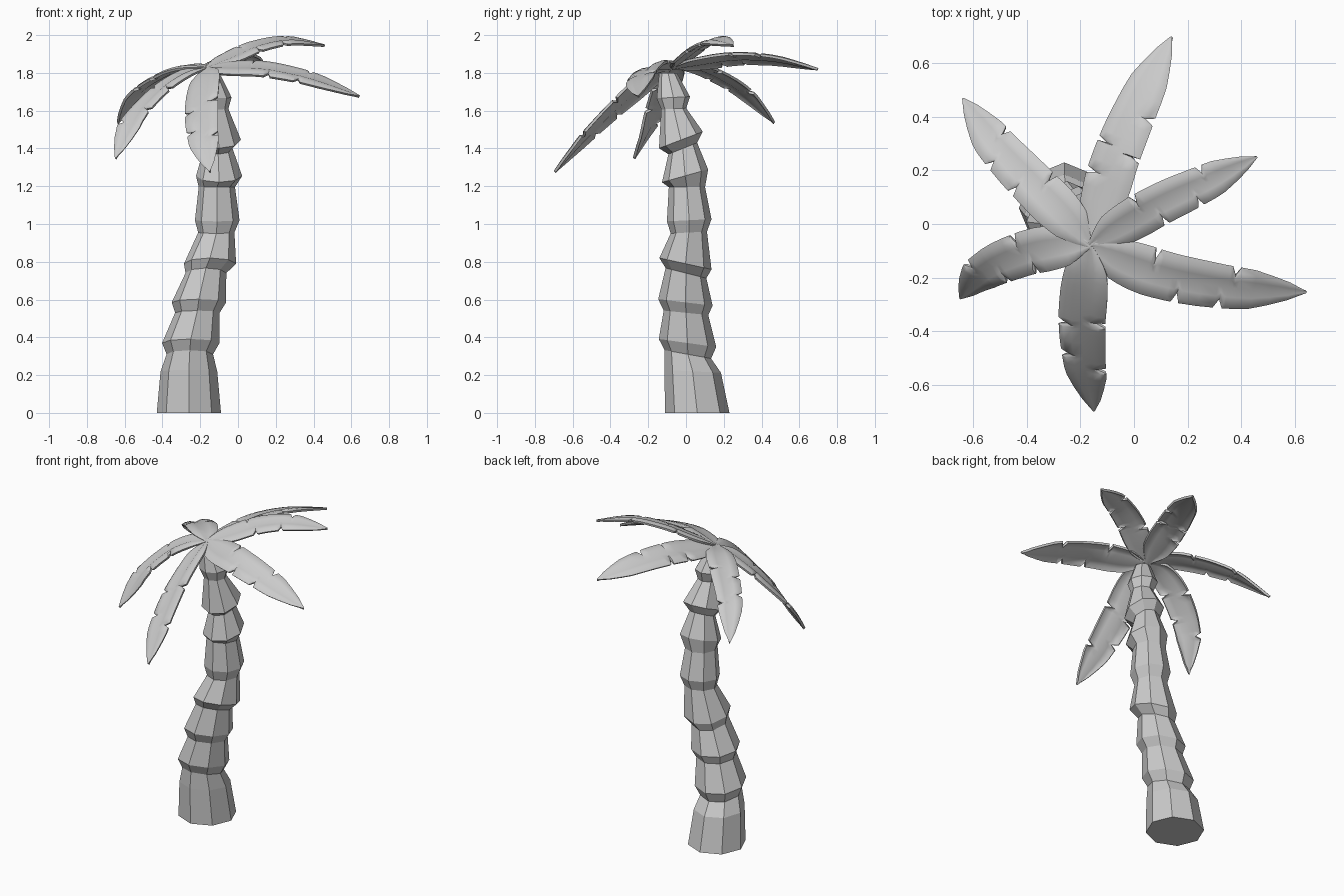
import bpy, bmesh
from math import cos, sin, pi, radians
from mathutils import Vector, Matrix

if "Cube" in bpy.data.objects:
    bpy.data.objects.remove(bpy.data.objects["Cube"])


def finish(bm, name):
    me = bpy.data.meshes.new(name)
    bm.to_mesh(me)
    bm.free()
    ob = bpy.data.objects.new(name, me)
    bpy.context.collection.objects.link(ob)
    return ob


# Trunk: stacked tilted octagon rings (z, centre x, centre y, radius, slope along y)
RINGS = [
    (0, -.26, .06, .17, 0), (.22, -.26, .035, .15, -.05),
    (.31, -.255, .01, .123, -.18), (.37, -.25, .008, .152, -.14),
    (.53, -.215, 0, .118, -.1), (.585, -.207, -.003, .144, -.12),
    (.74, -.17, 0, .108, -.25), (.79, -.148, -.003, .138, -.22),
    (.955, -.115, .015, .096, .05), (1.02, -.11, .017, .118, .05),
    (1.195, -.112, .005, .096, .0), (1.255, -.10, -.005, .122, .28),
    (1.40, -.105, -.017, .076, .4), (1.445, -.10, -.027, .116, .38),
    (1.61, -.117, -.065, .066, .05), (1.67, -.122, -.067, .088, .05),
    (1.80, -.145, -.095, .047, 0),
]
SIDES = 8
bm = bmesh.new()
loops = []
for z, cx, cy, r, slope in RINGS:
    loops.append([bm.verts.new((cx + r * cos(2 * pi * k / SIDES),
                                cy + r * sin(2 * pi * k / SIDES),
                                z + slope * r * sin(2 * pi * k / SIDES)))
                  for k in range(SIDES)])
for a, b in zip(loops, loops[1:]):
    for k in range(SIDES):
        n = (k + 1) % SIDES
        bm.faces.new((a[k], a[n], b[n], b[k]))
bm.faces.new(loops[0][::-1])
bm.faces.new(loops[-1])
finish(bm, "trunk")


# Fronds: blades with a grooved midrib and gently domed halves, notched edges
def spline(pts, t):
    p = [2 * pts[0] - pts[1]] + pts + [2 * pts[-1] - pts[-2]]
    s = min(t, .99999) * (len(pts) - 1)
    i = int(s)
    u = s - i
    a, b, c, d = p[i:i + 4]
    return .5 * (2 * b + (c - a) * u + (2 * a - 5 * b + 4 * c - d) * u * u
                 + (3 * b - a - 3 * c + d) * u ** 3)


OUTLINE = [(0, .12), (.1, .58), (.2, .88), (.35, 1), (.6, .95), (.8, .82), (.92, .45), (1, .03)]
SECTION = [(-1, -.02), (-.75, .1), (-.4, .12), (0, 0), (.4, .12), (.75, .1), (1, -.02)]


def width(t, notches):
    for (t0, w0), (t1, w1) in zip(OUTLINE, OUTLINE[1:]):
        if t <= t1:
            w = w0 + (w1 - w0) * (t - t0) / (t1 - t0)
            break
    return w * .6 if any(abs(t - n) < .001 for n in notches) else w


def frond(name, path, half, roll, left, right):
    """roll: degrees, positive lifts the left edge (looking outwards)"""
    pts = [Vector((-.165, -.08, 1.83))] + [Vector(p) for p in path]
    marks = left + right
    rows = [i / 16 for i in range(17)]
    rows = [t for t in rows if all(abs(t - m) > .025 for m in marks)]
    rows = sorted(rows + [m + d for m in marks for d in (-.016, 0, .016)])
    bm = bmesh.new()
    grid = []
    for t in rows:
        c = spline(pts, t)
        tan = (spline(pts, min(t + .02, 1)) - spline(pts, max(t - .02, 0))).normalized()
        side = tan.cross(Vector((0, 0, 1))).normalized()
        side.rotate(Matrix.Rotation(radians(roll), 3, tan))
        up = side.cross(tan)
        row = []
        for s, h in SECTION:
            w = half * width(t, left if s < 0 else right)
            row.append(bm.verts.new(c + side * w * s + up * w * h))
        grid.append(row)
    for a, b in zip(grid, grid[1:]):
        for j in range(len(SECTION) - 1):
            bm.faces.new((a[j], a[j + 1], b[j + 1], b[j]))
    ob = finish(bm, name)
    mod = ob.modifiers.new("thickness", 'SOLIDIFY')
    mod.thickness = .014
    mod.offset = -1
    bpy.ops.object.select_all(action='DESELECT')
    bpy.context.view_layer.objects.active = ob
    ob.select_set(True)
    bpy.ops.object.modifier_apply(modifier=mod.name)
    bpy.ops.object.shade_smooth_by_angle(angle=.6)


frond("frond_back", [(-.12, .08, 1.855), (-.06, .27, 1.88), (.03, .48, 1.87), (.14, .70, 1.825)],
      .095, -18, [.38, .52], [.5, .67])
frond("frond_back_right", [(-.05, -.01, 1.88), (.1, .075, 1.945), (.27, .155, 1.975), (.46, .25, 1.95)],
      .083, 15, [.4, .75], [.47, .68])
frond("frond_right", [(-.03, -.145, 1.83), (.14, -.2, 1.825), (.38, -.24, 1.775), (.645, -.255, 1.68)],
      .1, 22, [.4, .74], [.54, .7])
frond("frond_front", [(-.18, -.2, 1.765), (-.195, -.36, 1.63), (-.185, -.53, 1.465), (-.15, -.70, 1.28)],
      .1, 25, [.49, .76], [.54, .7])
frond("frond_left", [(-.28, -.085, 1.80), (-.42, -.115, 1.71), (-.56, -.18, 1.555), (-.65, -.28, 1.35)],
      .088, -12, [.45, .66], [.5, .78])
frond("frond_back_left", [(-.26, .03, 1.835), (-.37, .14, 1.80), (-.52, .30, 1.705), (-.64, .47, 1.54)],
      .088, -6, [.56, .7], [.47, .76])
